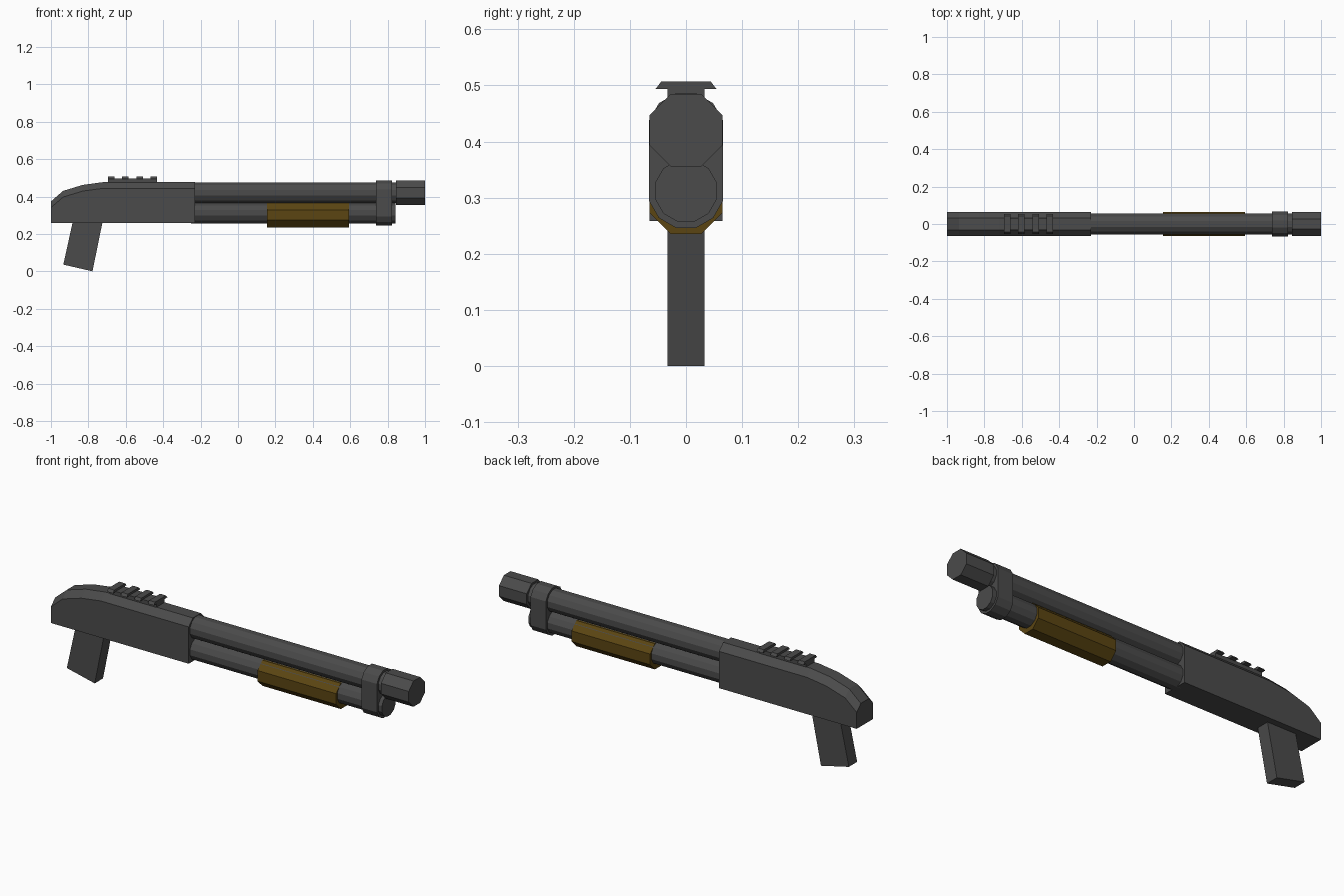
import bpy, bmesh, math

if "Cube" in bpy.data.objects:
    bpy.data.objects.remove(bpy.data.objects["Cube"])


def material(name, rgb):
    m = bpy.data.materials.new(name)
    m.diffuse_color = (*rgb, 1)
    m.use_nodes = True
    m.node_tree.nodes["Principled BSDF"].inputs["Base Color"].default_value = m.diffuse_color
    return m


GREY = material("dark_grey", (0.07, 0.07, 0.07))
BROWN = material("dark_brown", (0.105, 0.06, 0.006))


def loft(name, rings, mat):
    """Join matching rings of points into a closed solid."""
    bm = bmesh.new()
    loops = [[bm.verts.new(p) for p in ring] for ring in rings]
    n = len(loops[0])
    for a, b in zip(loops, loops[1:]):
        for i in range(n):
            j = (i + 1) % n
            bm.faces.new((a[i], a[j], b[j], b[i]))
    bm.faces.new(loops[0][::-1])
    bm.faces.new(loops[-1])
    bmesh.ops.recalc_face_normals(bm, faces=bm.faces)
    me = bpy.data.meshes.new(name)
    bm.to_mesh(me)
    bm.free()
    me.materials.append(mat)
    ob = bpy.data.objects.new(name, me)
    bpy.context.collection.objects.link(ob)
    return ob


def extrude_x(name, section, x0, x1, mat):
    return loft(name, [[(x, y, z) for y, z in section] for x in (x0, x1)], mat)


def polygon(apothem, sides, cz):
    """Regular section with flats at top, bottom and sides."""
    r = apothem / math.cos(math.pi / sides)
    return [(r * math.cos((i + 0.5) * 2 * math.pi / sides),
             cz + r * math.sin((i + 0.5) * 2 * math.pi / sides)) for i in range(sides)]


BARREL_Z, TUBE_Z = 0.42, 0.312

# Receiver: chamfered section following a curved rear top
rings = []
for x, top in [(-1, 0.374), (-0.935, 0.43), (-0.83, 0.462), (-0.72, 0.477), (-0.23, 0.477)]:
    half = [(0.065, 0.258), (0.065, top - 0.033), (0.032, top)]
    section = half + [(-y, z) for y, z in reversed(half)]
    rings.append([(x, y, z) for y, z in section])
loft("receiver", rings, GREY)

# Slanted grip
side = [(-0.88, 0.28), (-0.721, 0.28), (-0.778, 0.0), (-0.934, 0.036)]
loft("grip", [[(x, y, z) for x, z in side] for y in (-0.033, 0.033)], GREY)

# Barrel, magazine tube and muzzle
extrude_x("barrel", polygon(0.055, 12, BARREL_Z), -0.25, 0.85, GREY)
extrude_x("magazine_tube", polygon(0.055, 12, TUBE_Z), -0.25, 0.843, GREY)
extrude_x("muzzle", polygon(0.065, 8, BARREL_Z), 0.845, 1.0, GREY)

# Clamp around both tubes
upper = [p for p in polygon(0.066, 12, BARREL_Z) if p[1] > BARREL_Z]
lower = [p for p in polygon(0.066, 12, TUBE_Z) if p[1] < TUBE_Z]
extrude_x("barrel_clamp", upper + lower, 0.737, 0.823, GREY)

# Sliding fore-end
extrude_x("fore_end", polygon(0.065, 8, 0.3), 0.155, 0.594, BROWN)

# Sight rail with flared teeth
extrude_x("rail_base", [(-0.033, 0.465), (0.033, 0.465), (0.033, 0.496), (-0.033, 0.496)],
          -0.695, -0.433, GREY)
tooth = [(-0.033, 0.494), (0.033, 0.494), (0.054, 0.494), (0.044, 0.507),
         (-0.044, 0.507), (-0.054, 0.494)]
for i in range(4):
    x = -0.695 + i * 0.076
    extrude_x(f"rail_tooth_{i + 1}", tooth, x, x + 0.034, GREY)
